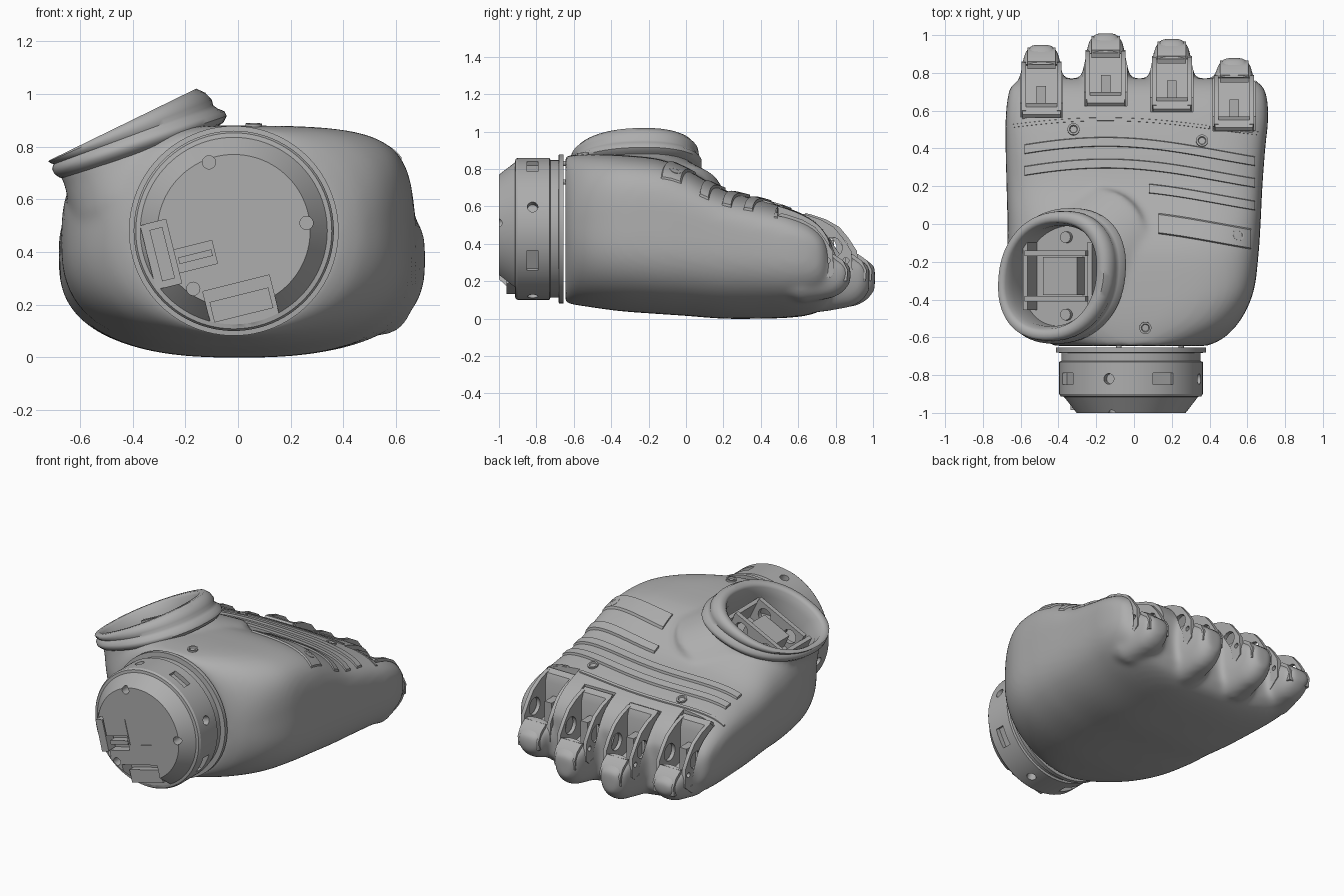
import bpy, bmesh
from math import sin, cos, pi, radians
from mathutils import Matrix, Vector
from mathutils.bvhtree import BVHTree

cube = bpy.data.objects.get("Cube")
if cube:
    bpy.data.objects.remove(cube)

grey = bpy.data.materials.new("plain_grey")
grey.use_nodes = True
grey.diffuse_color = (0.42, 0.42, 0.42, 1)
grey.node_tree.nodes["Principled BSDF"].inputs["Base Color"].default_value = (0.42, 0.42, 0.42, 1)


# ---- helpers ----
def loft(bm, rings, loop=False):
    rows = [[bm.verts.new(p) for p in ring] for ring in rings]
    pairs = list(zip(rows, rows[1:])) + ([(rows[-1], rows[0])] if loop else [])
    for a, b in pairs:
        for i in range(len(a)):
            j = (i + 1) % len(a)
            bm.faces.new((a[i], a[j], b[j], b[i]))
    if not loop:
        bm.faces.new(rows[0])
        bm.faces.new(rows[-1])


def box(bm, center, size, rot=Matrix()):
    m = rot @ Matrix.Translation(center) @ Matrix.Diagonal((*size, 1))
    bmesh.ops.create_cube(bm, size=1, matrix=m)


def rod(bm, center, direction, radius, depth, rot=Matrix(), sides=24):
    turn = Vector(direction).to_track_quat('Z', 'Y').to_matrix().to_4x4()
    bmesh.ops.create_cone(bm, cap_ends=True, segments=sides, radius1=radius, radius2=radius,
                          depth=depth, matrix=rot @ Matrix.Translation(center) @ turn)


def side_plate(bm, outline, x0, x1):
    loft(bm, [[(x, y, z) for y, z in outline] for x in (x0, x1)])


def finish(name, bm):
    bmesh.ops.recalc_face_normals(bm, faces=bm.faces)
    mesh = bpy.data.meshes.new(name)
    bm.to_mesh(mesh)
    bm.free()
    ob = bpy.data.objects.new(name, mesh)
    bpy.context.collection.objects.link(ob)
    mesh.materials.append(grey)
    return ob


def bake(ob):
    bpy.context.view_layer.update()
    dg = bpy.context.evaluated_depsgraph_get()
    mesh = bpy.data.meshes.new_from_object(ob.evaluated_get(dg))
    ob.modifiers.clear()
    if mesh.polygons:
        ob.data = mesh
        mesh.materials.clear()
        mesh.materials.append(grey)


def cut(ob, bm):
    cutter = finish("cutter", bm)
    cutter.hide_render = True
    mod = ob.modifiers.new("cut", 'BOOLEAN')
    mod.operation, mod.solver, mod.object = 'DIFFERENCE', 'EXACT', cutter
    bake(ob)
    bpy.data.objects.remove(cutter)


def cut_each(ob, shape, arguments):
    for args in arguments:
        bm = bmesh.new()
        shape(bm, *args)
        cut(ob, bm)


def smooth(ob, angle=35):
    bpy.ops.object.select_all(action='DESELECT')
    ob.select_set(True)
    bpy.context.view_layer.objects.active = ob
    bpy.ops.object.shade_smooth_by_angle(angle=radians(angle))


def power(v, n):
    return (1 if v > 0 else -1) * abs(v) ** (2 / n)


def section(y, x0, x1, z0, z1, mid, n_left, n_right, n_low, count=64):
    cx, w, ring = (x0 + x1) / 2, (x1 - x0) / 2, []
    for i in range(count):
        c, s = cos(2 * pi * i / count), sin(2 * pi * i / count)
        n = n_low if s < 0 else (n_right if c > 0 else n_left)
        h = mid - z0 if s < 0 else z1 - mid
        ring.append((cx + w * power(c, n), y, mid + h * power(s, n)))
    return ring


def eased(rows, steps=4):
    # smooth curve through the rows of section settings
    ends = [rows[0], *rows, rows[-1]]
    for a, b, c, d in zip(ends, ends[1:], ends[2:], ends[3:]):
        for k in range(steps):
            t = k / steps
            yield [q + t / 2 * (r - p + t * (2 * p - 5 * q + 4 * r - s + t * (3 * (q - r) + s - p)))
                   for p, q, r, s in zip(a, b, c, d)]
    yield rows[-1]


# ---- tilted thumb socket frame ----
socket = Matrix.Translation((-0.445, -0.275, 0.88)) @ Matrix.Rotation(radians(-26), 4, 'Y')


def egg(scale, h, shift=0, lean=0, ahead=0, count=64):
    ring = []
    for i in range(count):
        c, s = cos(2 * pi * i / count), sin(2 * pi * i / count)
        u = shift + scale * (0.35 * power(c, 2.2) + 0.045 * s)
        ring.append(socket @ Vector((u, ahead + scale * 0.37 * power(s, 2.2), h - lean * u)))
    return ring


# ---- palm: lofted body, finger stubs and thumb mound fused together ----
fingers = [(-0.49, 0.94), (-0.15, 1.0), (0.2, 0.97), (0.53, 0.87)]
bm = bmesh.new()
loft(bm, [section(*s) for s in eased((
    (-0.645, -0.42, 0.39, 0.085, 0.87, 0.48, 2, 2.1, 2),
    (-0.60, -0.50, 0.48, 0.075, 0.875, 0.47, 2.3, 2.6, 2.2),
    (-0.50, -0.59, 0.57, 0.06, 0.88, 0.46, 2.7, 3.6, 2.4),
    (-0.35, -0.65, 0.635, 0.04, 0.875, 0.45, 3, 4.6, 2.5),
    (-0.15, -0.67, 0.66, 0.025, 0.855, 0.44, 3, 4.8, 2.6),
    (0.0, -0.67, 0.67, 0.015, 0.80, 0.43, 3, 4.6, 2.6),
    (0.2, -0.675, 0.68, 0.0, 0.69, 0.41, 3.2, 4.2, 2.6),
    (0.4, -0.68, 0.695, 0.0, 0.635, 0.39, 3.6, 4, 2.6),
    (0.55, -0.68, 0.71, 0.005, 0.59, 0.37, 4, 4, 2.6),
    (0.66, -0.67, 0.705, 0.02, 0.54, 0.35, 4, 4, 2.6),
    (0.73, -0.65, 0.68, 0.05, 0.48, 0.33, 4, 4, 2.6),
    (0.77, -0.59, 0.62, 0.11, 0.41, 0.3, 4, 4, 2.6)))])
for x, tip in fingers:
    lift = 0.24 * x * x - 0.03 * x
    loft(bm, [section(tip + dy, x - w, x + w, z0 + lift, z1, 0.25, 3, 3, 2.4, 32)
              for dy, w, z0, z1 in (
        (-0.45, 0.12, 0.1, 0.45), (-0.25, 0.135, 0.03, 0.49), (-0.16, 0.115, 0.045, 0.42),
        (-0.08, 0.1, 0.06, 0.34), (-0.03, 0.088, 0.09, 0.31), (0.01, 0.055, 0.14, 0.28))])
loft(bm, [egg(0.95, -0.42), egg(0.97, -0.24, 0.02), egg(0.88, -0.14, 0.02, 0.1), egg(0.82, -0.05)])
loft(bm, [egg(1.0, -0.4, 0.07, 0, 0.08), egg(1.05, -0.27, 0.07, 0, 0.08), egg(0.88, -0.13, 0.03, 0.1)])
palm = finish("palm", bm)
mod = palm.modifiers.new("fuse", 'REMESH')
mod.mode, mod.voxel_size = 'VOXEL', 0.015
mod = palm.modifiers.new("soften", 'SMOOTH')
mod.factor, mod.iterations = 0.5, 16
bake(palm)

# finger pockets and thumb cup
bm = bmesh.new()
for x, tip in fingers:
    side_plate(bm, [(tip + y, z) for y, z in (
        (-0.385, 0.8), (-0.37, 0.42), (-0.3, 0.28), (-0.1, 0.22), (-0.08, 0.8))], x - 0.112, x + 0.112)
loft(bm, [egg(0.74, -0.21), egg(0.74, 0.2)])
cut(palm, bm)
smooth(palm, 40)

# ---- thumb collar: broad flange, groove and upper lip ----
bm = bmesh.new()
loft(bm, [egg(*r) for r in (
    (0.80, -0.13, 0.02, 0.12), (0.92, -0.115, 0.03, 0.13), (0.97, -0.095, 0.035, 0.13),
    (0.97, -0.075, 0.035, 0.13), (0.93, -0.06, 0.03, 0.12), (0.91, -0.05, 0.028, 0.1),
    (0.93, -0.035, 0.025, 0.08), (0.92, -0.015, 0.018, 0.04), (0.88, 0, 0.008),
    (0.80, 0), (0.76, -0.015), (0.74, -0.05), (0.72, -0.07), (0.72, -0.205))], loop=True)
smooth(finish("thumb_collar", bm), 50)

# thumb joint seat inside the cup
bm = bmesh.new()
for v in (-0.12, 0.12):
    box(bm, (0, v, -0.14), (0.36, 0.03, 0.16), socket)
seat = finish("thumb_joint_forks", bm)
bm = bmesh.new()
for u in (-0.1, 0.1):
    rod(bm, (u, 0, -0.13), (0, 1, 0), 0.045, 0.5, socket)
cut(seat, bm)
smooth(seat)
bm = bmesh.new()
box(bm, (0, 0, -0.17), (0.2, 0.2, 0.1), socket)
for side in (-1, 1):
    box(bm, (side * 0.19, 0, -0.15), (0.025, 0.36, 0.12), socket)
    rod(bm, (0, side * 0.205, -0.2), (0, 0, 1), 0.03, 0.03, socket)
smooth(finish("thumb_joint_block", bm))

# ---- finger brackets ----
lug = ((-0.375, 0.28), (-0.375, 0.53), (-0.34, 0.56), (-0.25, 0.53), (-0.18, 0.49),
       (-0.13, 0.43), (-0.085, 0.36), (-0.08, 0.24), (-0.15, 0.18))
for i, (x, tip) in enumerate(fingers, 1):
    bm = bmesh.new()
    for side in (-1, 1):
        side_plate(bm, [(tip + y, z) for y, z in lug], x + side * 0.082, x + side * 0.106)
    forks = finish(f"finger_{i}_forks", bm)
    bm = bmesh.new()
    rod(bm, (x, tip - 0.19, 0.38), (1, 0, 0), 0.055, 0.4)
    rod(bm, (x, tip - 0.115, 0.31), (1, 0, 0), 0.016, 0.4)
    cut(forks, bm)
    smooth(forks)
    bm = bmesh.new()
    side_plate(bm, [(tip + y, z) for y, z in (
        (-0.39, 0.3), (-0.39, 0.54), (-0.36, 0.565), (-0.32, 0.55), (-0.3, 0.5), (-0.3, 0.26))],
        x - 0.1, x + 0.1)
    box(bm, (x, tip - 0.26, 0.34), (0.05, 0.1, 0.16))
    side_plate(bm, [(tip + y, z) for y, z in (
        (-0.12, 0.2), (-0.12, 0.33), (-0.08, 0.345), (-0.03, 0.31), (-0.005, 0.26), (-0.01, 0.2))],
        x - 0.075, x + 0.075)
    smooth(finish(f"finger_{i}_seat", bm))

# ---- raised grip bars and screws laid on the palm ----
bm = bmesh.new()
bm.from_mesh(palm.data)
tree = BVHTree.FromBMesh(bm)
bm.free()


def surface(x, y):
    hit, normal, _, _ = tree.ray_cast(Vector((x, y, 2)), Vector((0, 0, -1)))
    return (hit, normal) if hit else (Vector((x, y, 0.5)), Vector((0, 0, 1)))


def bar(name, x0, x1, base, width, height, bend=0.07, steps=40):
    bm, rings = bmesh.new(), []
    for i in range(steps + 1):
        x = x0 + (x1 - x0) * i / steps
        y = base - bend * (1 - cos(2.6 * (x + 0.15)))
        rings.append([surface(x, y + d)[0] + Vector((0, 0, h)) for d, h in (
            (-width / 2, -0.01), (-width * 0.4, height), (0, height), (width * 0.4, height),
            (width / 2, -0.01))])
    loft(bm, rings)
    smooth(finish(name, bm))


bar("long_grip_bar_back", -0.58, 0.64, 0.32, 0.055, 0.014)
bar("long_grip_bar_front", -0.58, 0.64, 0.435, 0.055, 0.014)
bar("short_grip_bar", 0.08, 0.64, 0.2, 0.055, 0.014)
bar("grip_plate", 0.13, 0.62, 0.02, 0.12, 0.012)
bar("knuckle_seam", -0.64, 0.66, 0.555, 0.02, 0.007, 0.05)

bm = bmesh.new()
for x, y in ((-0.32, 0.5), (0.36, 0.44), (0.55, -0.06), (0.06, -0.55)):
    p, n = surface(x, y)
    turn = Matrix.Translation(p) @ n.to_track_quat('Z', 'Y').to_matrix().to_4x4()
    loft(bm, [[turn @ Vector((r * cos(a * pi / 10), r * sin(a * pi / 10), h)) for a in range(20)]
              for r, h in ((0.032, -0.02), (0.032, 0.01), (0.022, 0.01), (0.018, 0.002))])
smooth(finish("palm_screws", bm))

# ---- wrist coupling ----
hub = Matrix.Translation((-0.016, 0, 0.48))
bm = bmesh.new()
loft(bm, [[hub @ Vector((r * cos(a * pi / 48), y, r * sin(a * pi / 48))) for a in range(96)]
          for r, y in ((0.29, -1), (0.355, -0.915), (0.372, -0.912), (0.38, -0.9), (0.38, -0.73),
                       (0.368, -0.725), (0.368, -0.683), (0.398, -0.68), (0.398, -0.655))])
wrist = finish("wrist_coupling", bm)
turns = [hub @ Matrix.Rotation(radians(90 * k), 4, 'Y') for k in range(4)]
cut_each(wrist, rod, [((0, -0.82, 0.38), (0, 0, 1), 0.028, 0.1,
                       t @ Matrix.Rotation(radians(-18), 4, 'Y')) for t in turns])
cut_each(wrist, box, [((0, -0.82, 0.38), (0.12, 0.06, 0.06),
                       t @ Matrix.Rotation(radians(27), 4, 'Y')) for t in turns])
cut_each(wrist, rod, [((x, -0.98, z), (0, 1, 0), 0.025, 0.12)
                      for x, z in ((-0.11, 0.74), (0.26, 0.51), (-0.17, 0.26))])
plug = hub @ Matrix.Rotation(radians(-14), 4, 'Y')
cut_each(wrist, box, [((x, -1.05 + d / 2, z), (w, 0.1 + d, h), plug) for x, z, w, h, d in (
    (-0.29, -0.02, 0.1, 0.25, 0.09), (-0.17, -0.06, 0.16, 0.09, 0.06),
    (-0.04, -0.28, 0.26, 0.17, 0.085), (0, 0.01, 0.16, 0.16, 0.004))])
smooth(wrist, 25)

# connector parts set in the wrist face
bm = bmesh.new()
box(bm, (-0.285, -0.945, -0.02), (0.05, 0.08, 0.2), plug)
box(bm, (-0.165, -0.965, -0.06), (0.13, 0.05, 0.025), plug)
box(bm, (-0.04, -0.93, -0.28), (0.23, 0.06, 0.08), plug)
smooth(finish("wrist_connectors", bm))

# pins bridging the gap to the palm
bm = bmesh.new()
for x, z in ((-0.08, 0.83), (0.25, 0.73)):
    rod(bm, (x, -0.64, z), (0, 1, 0), 0.014, 0.08)
smooth(finish("wrist_pins", bm))
